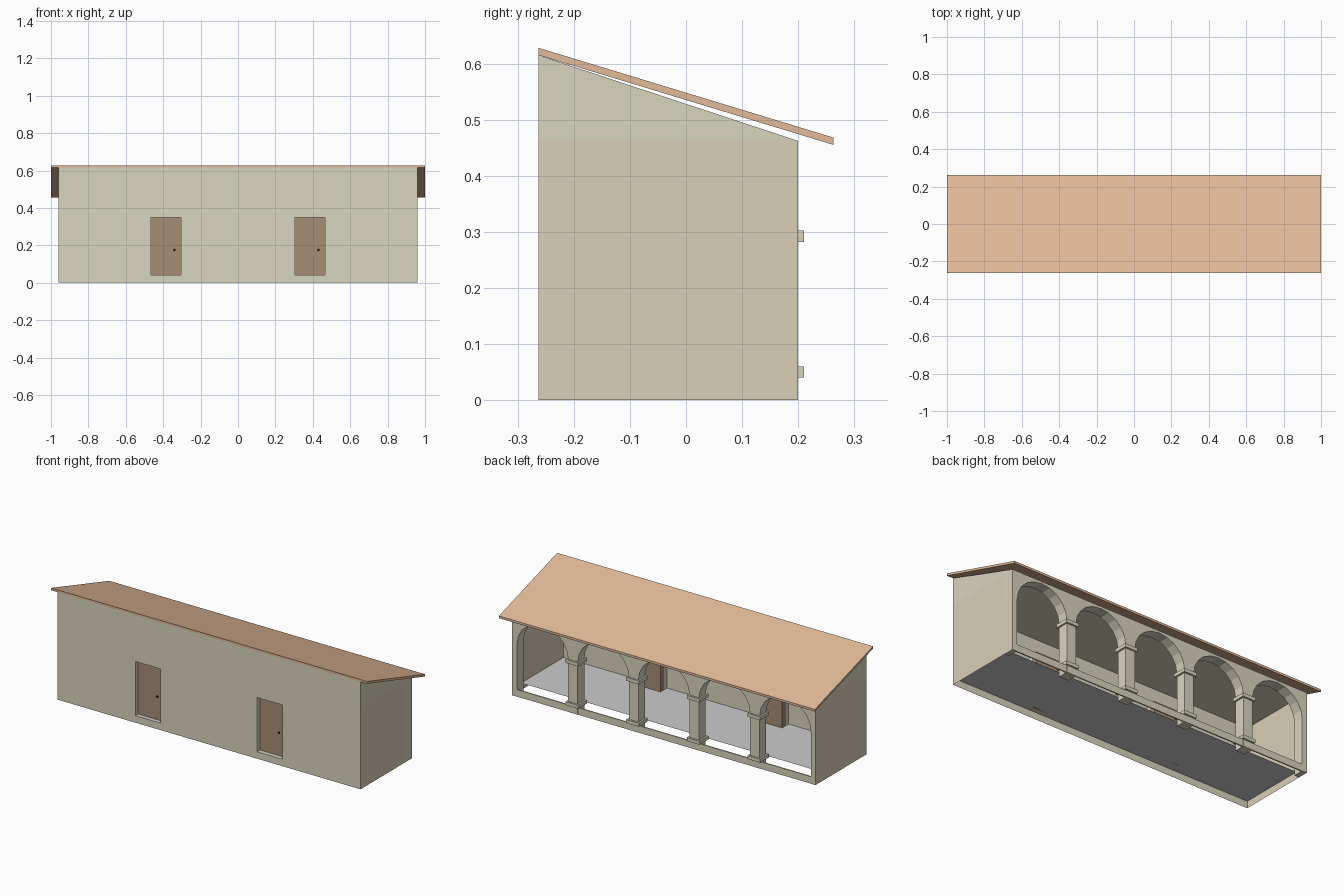
import bpy, bmesh, math

if "Cube" in bpy.data.objects:
    bpy.data.objects.remove(bpy.data.objects["Cube"])

W, FRONT, BACK, EAVE = 0.96, -0.263, 0.20, 0.462
PITCH, HALF = 2 * W / 5, 0.03


def material(name, rgb):
    m = bpy.data.materials.new(name)
    m.diffuse_color = (*rgb, 1)
    m.use_nodes = True
    m.node_tree.nodes["Principled BSDF"].inputs["Base Color"].default_value = m.diffuse_color
    return m


WALL = material("plaster", (0.70, 0.66, 0.52))
SIDE = material("side_plaster", (0.70, 0.62, 0.48))
ROOF = material("roof_tile", (0.76, 0.49, 0.32))
WOOD = material("door_wood", (0.38, 0.27, 0.18))
DARK = material("dark_metal", (0.05, 0.04, 0.035))


def finish(name, bm, mat):
    bmesh.ops.remove_doubles(bm, verts=bm.verts, dist=1e-5)
    bmesh.ops.recalc_face_normals(bm, faces=bm.faces)
    me = bpy.data.meshes.new(name)
    bm.to_mesh(me)
    bm.free()
    ob = bpy.data.objects.new(name, me)
    bpy.context.collection.objects.link(ob)
    if mat:
        me.materials.append(mat)
    return ob


def sheet(name, quads, mat):
    bm = bmesh.new()
    for q in quads:
        bm.faces.new([bm.verts.new(p) for p in q])
    return finish(name, bm, mat)


def prism(name, pts, offset, mat):
    # Closed solid: a flat profile pushed along an offset
    bm = bmesh.new()
    face = bm.faces.new([bm.verts.new(p) for p in pts])
    ext = bmesh.ops.extrude_face_region(bm, geom=[face], use_keep_orig=True)
    verts = [g for g in ext["geom"] if isinstance(g, bmesh.types.BMVert)]
    bmesh.ops.translate(bm, verts=verts, vec=offset)
    return finish(name, bm, mat)


def box(name, x0, x1, y0, y1, z0, z1, mat):
    pts = [(x0, y0, z0), (x1, y0, z0), (x1, y1, z0), (x0, y1, z0)]
    return prism(name, pts, (0, 0, z1 - z0), mat)


# Front wall with two door openings
DOORS = [(-0.465, -0.305), (0.305, 0.465)]
D0, D1 = 0.04, 0.35
xs = [-W, *DOORS[0], *DOORS[1], W]
zs = [0, D0, D1, EAVE]
quads = []
for i in range(5):
    for j in range(3):
        if j == 1 and i in (1, 3):
            continue
        a, b, c, d = xs[i], xs[i + 1], zs[j], zs[j + 1]
        quads.append([(a, FRONT, c), (b, FRONT, c), (b, FRONT, d), (a, FRONT, d)])
sheet("front_wall", quads, WALL)

# Side walls
for s, n in ((-1, "left"), (1, "right")):
    x = s * W
    sheet(n + "_wall", [[(x, FRONT, 0), (x, BACK, 0), (x, BACK, EAVE), (x, FRONT, EAVE)]], SIDE)

# Wedge under the roof with the ceiling as its underside
prism("gable_wedge", [(-W, FRONT, EAVE), (-W, BACK, EAVE), (-W, FRONT, 0.615)], (2 * W, 0, 0), WALL)

# Sloped roof slab
prism("roof", [(-1, -0.263, 0.615), (-1, 0.263, 0.455), (-1, 0.263, 0.468), (-1, -0.263, 0.628)],
      (2, 0, 0), ROOF)

# Floor, stopping short of the arcade
sheet("floor", [[(-W, FRONT, 0.04), (W, FRONT, 0.04), (W, 0.12, 0.04), (-W, 0.12, 0.04)]], None)

# Doors: reveal, slab and knob
for k, (a, b) in enumerate(DOORS):
    y = FRONT + 0.025
    ring = [(a, D0), (b, D0), (b, D1), (a, D1)]
    sheet(f"door_reveal_{k}", [
        [(p[0], FRONT, p[1]), (q[0], FRONT, q[1]), (q[0], y, q[1]), (p[0], y, p[1])]
        for p, q in zip(ring, ring[1:] + ring[:1])], WALL)
    box(f"door_{k}", a, b, y, y + 0.033, D0, D1, WOOD)
    bpy.ops.mesh.primitive_uv_sphere_add(segments=12, ring_count=8, radius=0.006,
                                         location=((a + b) / 2 + 0.045, y - 0.006, 0.175))
    knob = bpy.context.object
    knob.name = f"door_knob_{k}"
    knob.data.materials.append(DARK)

# Arcade wall: five arches cut into one profile
R, RISE, SPRING, SEG = PITCH / 2 - HALF, 0.15, 0.30, 10
prof = [(-W, EAVE), (-W, 0)]
for i in range(5):
    cx = -W + PITCH * (i + 0.5)
    prof.append((cx - R, 0))
    for j in range(SEG + 1):
        t = math.pi * (1 - j / SEG)
        prof.append((cx + R * math.cos(t), SPRING + RISE * math.sin(t)))
    prof.append((cx + R, 0))
prof += [(W, 0), (W, EAVE)]
prism("arcade", [(x, BACK, z) for x, z in prof], (0, -0.06, 0), WALL)

# Low kerb along the arcade
box("kerb", -W, W, BACK - 0.008, BACK - 0.001, 0, 0.04, WALL)

# Pillar bases and capitals
for i in range(1, 5):
    cx = -W + PITCH * i
    for n, z in (("base", 0.04), ("capital", 0.282)):
        box(f"pillar_{n}_{i}", cx - 0.04, cx + 0.04, 0.13, 0.21, z, z + 0.02, WALL)
